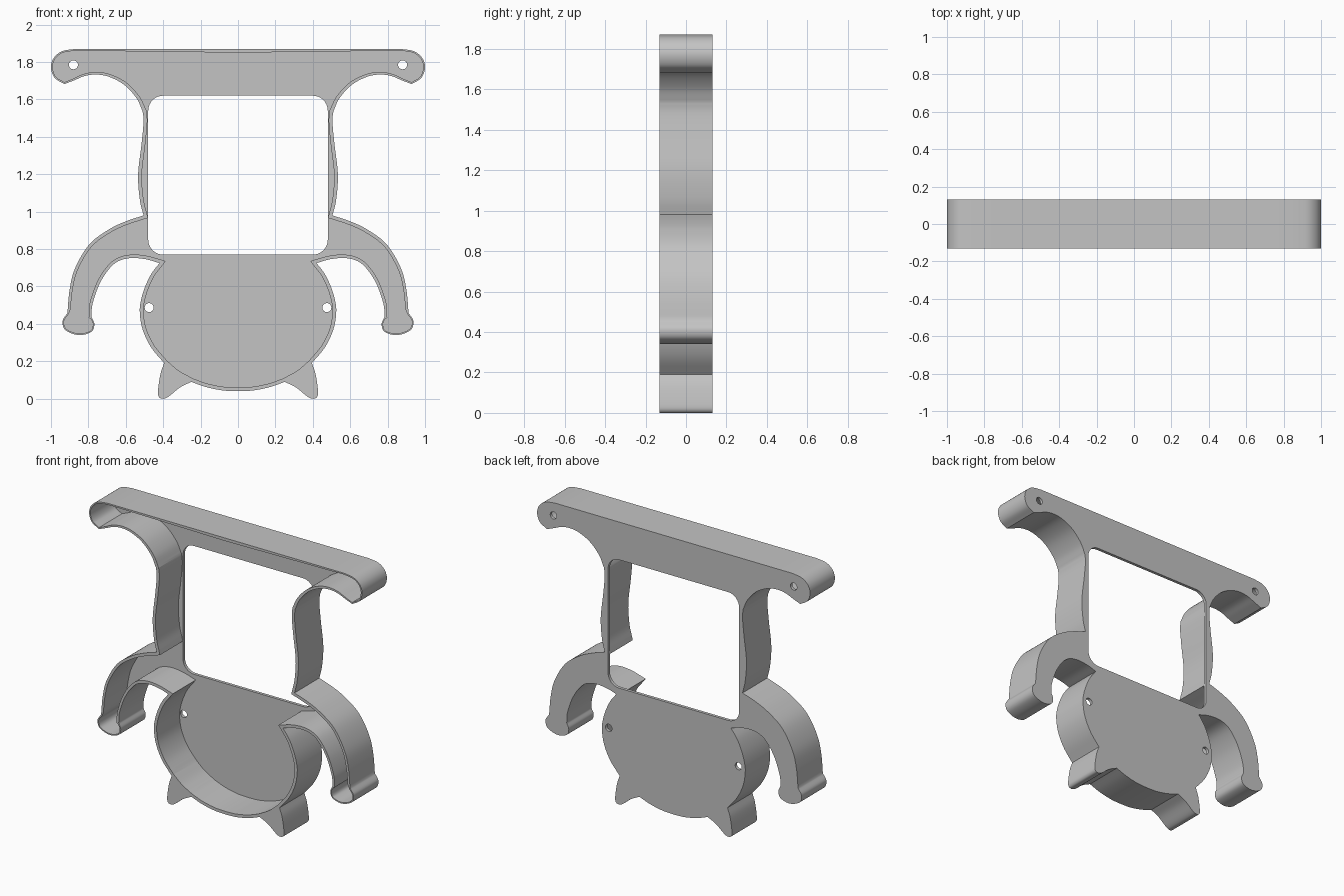
import bpy
import bmesh
import math
from mathutils import Vector

cube = bpy.data.objects.get("Cube")
if cube:
    bpy.data.objects.remove(cube, do_unlink=True)

DEPTH = 0.26
PLATE = 0.02

grey = bpy.data.materials.new("matte grey")
grey.use_nodes = True
grey.diffuse_color = (0.55, 0.55, 0.55, 1)
grey.node_tree.nodes["Principled BSDF"].inputs["Base Color"].default_value = (0.55, 0.55, 0.55, 1)


def smooth(points, steps=6):
    """Catmull-Rom curve through the points, as a list without its last point."""
    p = [Vector(q) for q in points]
    p = [2 * p[0] - p[1]] + p + [2 * p[-1] - p[-2]]
    out = []
    for a, b, c, d in zip(p, p[1:], p[2:], p[3:]):
        for i in range(steps):
            t = i / steps
            out.append(0.5 * (2 * b + (c - a) * t + (2 * a - 5 * b + 4 * c - d) * t * t
                              + (3 * b - a - 3 * c + d) * t ** 3))
    return out


# Half outline, clockwise from the top middle: (points, rim at start, rim at end)
top_bar = ([(0, 1.87), (0.87, 1.87)], 0.02, 0.009)
bar_tip = ([(0.87, 1.87), (0.94, 1.858), (0.985, 1.822), (1, 1.77), (0.98, 1.715),
            (0.928, 1.682)], 0.009, 0.009)
bar_under = ([(0.928, 1.682), (0.874, 1.703), (0.82, 1.725), (0.757, 1.733), (0.687, 1.72),
              (0.607, 1.677), (0.543, 1.607), (0.51, 1.537)], 0.009, 0.02)
side = ([(0.51, 1.537), (0.505, 1.48), (0.516, 1.36), (0.534, 1.2), (0.525, 1.065),
         (0.505, 0.98)], 0.02, 0.02)
arm_top = ([(0.505, 0.98), (0.6, 0.948), (0.69, 0.905), (0.794, 0.826), (0.87, 0.7),
            (0.9, 0.585), (0.912, 0.458)], 0.02, 0.015)
hand = ([(0.912, 0.458), (0.938, 0.415), (0.922, 0.366), (0.85, 0.34), (0.783, 0.358),
         (0.768, 0.4), (0.783, 0.436)], 0.008, 0.008)
arm_under = ([(0.783, 0.436), (0.778, 0.505), (0.742, 0.61), (0.692, 0.69), (0.64, 0.735),
              (0.57, 0.752), (0.49, 0.745), (0.42, 0.725)], 0.015, 0.02)
belly_side = ([(0.42, 0.725), (0.465, 0.665), (0.5, 0.59), (0.52, 0.52), (0.525, 0.46),
               (0.51, 0.37), (0.465, 0.275), (0.395, 0.19)], 0.02, 0.02)
spike = ([(0.395, 0.19), (0.415, 0.13), (0.428, 0.04), (0.422, 0.008), (0.4, 0),
          (0.37, 0.012), (0.31, 0.06), (0.25, 0.09)], 0.02, 0.02)
belly_arc = ([(0.395, 0.19), (0.33, 0.135), (0.25, 0.09)], 0.02, 0.02)
belly_bottom = ([(0.25, 0.09), (0.17, 0.062), (0.08, 0.044), (0, 0.04)], 0.02, 0.02)


def outline(sections):
    """Full mirrored loop and the rim width at each of its points."""
    half = []
    for points, start, end in sections:
        curve = smooth(points)
        half += [(p, start + (end - start) * i / len(curve)) for i, p in enumerate(curve)]
    last = (Vector(sections[-1][0][-1]), sections[-1][2])
    mirrored = [(Vector((-p.x, p.y)), w) for p, w in reversed(half[1:])]
    return half + [last] + mirrored


def inset(loop):
    """Moves a clockwise loop inward by its rim widths, with mitred corners."""
    result = []
    for i, (p, width) in enumerate(loop):
        before = (p - loop[i - 1][0]).normalized()
        after = (loop[(i + 1) % len(loop)][0] - p).normalized()
        n1, n2 = Vector((before.y, -before.x)), Vector((after.y, -after.x))
        result.append(p + (n1 + n2) * width / max(0.4, 1 + n1.dot(n2)))
    return result


def circle(x, z, radius, count=24):
    return [Vector((x + radius * math.cos(math.tau * i / count),
                    z + radius * math.sin(math.tau * i / count))) for i in range(count)]


def rounded_window(half_width, low, high, radius, steps=8):
    corners = [(1, high, 0), (-1, high, 1), (-1, low, 2), (1, low, 3)]
    loop = []
    for sign, z, quarter in corners:
        cx = sign * (half_width - radius)
        cz = z - radius if z == high else z + radius
        for i in range(steps + 1):
            a = (quarter + i / steps) * math.pi / 2
            loop.append(Vector((cx + radius * math.cos(a), cz + radius * math.sin(a))))
    return loop


def prism(name, loops, y_front, y_back):
    """Filled loops in the upright plane, extruded from front to back."""
    curve = bpy.data.curves.new(name, "CURVE")
    curve.dimensions = "2D"
    curve.fill_mode = "BOTH"
    curve.extrude = (y_back - y_front) / 2
    for loop in loops:
        spline = curve.splines.new("POLY")
        spline.points.add(len(loop) - 1)
        for point, p in zip(spline.points, loop):
            point.co = (p.x, p.y, 0, 1)
        spline.use_cyclic_u = True
    source = bpy.data.objects.new(name, curve)
    bpy.context.collection.objects.link(source)
    bpy.context.view_layer.update()
    evaluated = source.evaluated_get(bpy.context.evaluated_depsgraph_get())
    mesh = bpy.data.meshes.new_from_object(evaluated)
    bpy.data.objects.remove(source, do_unlink=True)

    bm = bmesh.new()
    bm.from_mesh(mesh)
    bmesh.ops.remove_doubles(bm, verts=bm.verts, dist=0.0001)
    for v in bm.verts:
        v.co = (v.co.x, (y_front + y_back) / 2 - v.co.z, v.co.y)
    bmesh.ops.recalc_face_normals(bm, faces=bm.faces)
    bm.to_mesh(mesh)
    bm.free()
    mesh.materials.clear()
    mesh.materials.append(grey)
    obj = bpy.data.objects.new(name, mesh)
    bpy.context.collection.objects.link(obj)
    return obj


upper = [top_bar, bar_tip, bar_under, side, arm_top, hand, arm_under, belly_side]

# Solid body with spikes, window and screw holes
outer = [p for p, w in outline(upper + [spike, belly_bottom])]
holes = [circle(s * x, z, 0.024) for s in (-1, 1) for x, z in ((0.88, 1.785), (0.475, 0.487))]
window = rounded_window(0.48, 0.77, 1.62, 0.08)
frame = prism("frame", [outer, window] + holes, -DEPTH / 2, DEPTH / 2)

# Front pocket that leaves the rim and the back plate
pocket = prism("pocket_cutter", [inset(outline(upper + [belly_arc, belly_bottom]))],
               -DEPTH, DEPTH / 2 - PLATE)
pocket.hide_render = True

cut = frame.modifiers.new("pocket", "BOOLEAN")
cut.operation = "DIFFERENCE"
cut.solver = "EXACT"
cut.object = pocket
bpy.ops.object.select_all(action="DESELECT")
bpy.context.view_layer.objects.active = frame
frame.select_set(True)
bpy.ops.object.modifier_apply(modifier=cut.name)
bpy.data.objects.remove(pocket, do_unlink=True)
bpy.ops.object.shade_smooth_by_angle(angle=math.radians(30))
